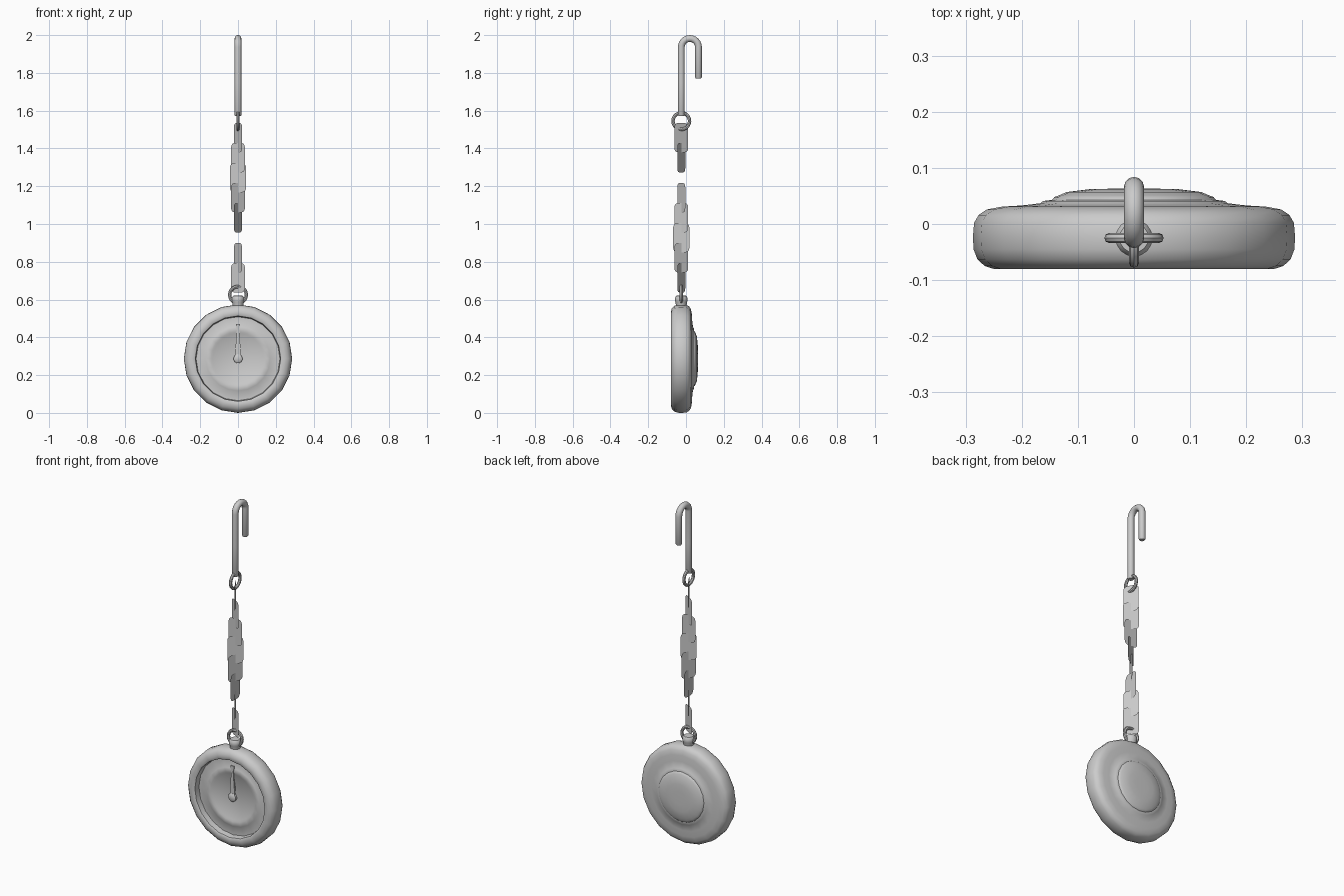
import bpy, bmesh, math
from mathutils import Matrix, Vector

if "Cube" in bpy.data.objects:
    bpy.data.objects.remove(bpy.data.objects["Cube"])

CY = -0.025                      # depth of the chain and case centre line
WATCH = Vector((0, 0, 0.287))    # centre of the round case

steel = bpy.data.materials.new("grey_steel")
steel.diffuse_color = (0.6, 0.6, 0.6, 1)
steel.use_nodes = True
steel.node_tree.nodes["Principled BSDF"].inputs["Base Color"].default_value = steel.diffuse_color


def finish(name, bm, matrix=Matrix(), smooth=True):
    bmesh.ops.transform(bm, matrix=matrix, verts=bm.verts)
    bmesh.ops.recalc_face_normals(bm, faces=bm.faces)
    me = bpy.data.meshes.new(name)
    bm.to_mesh(me)
    bm.free()
    ob = bpy.data.objects.new(name, me)
    bpy.context.collection.objects.link(ob)
    me.materials.append(steel)
    if smooth:
        bpy.ops.object.select_all(action='DESELECT')
        ob.select_set(True)
        bpy.context.view_layer.objects.active = ob
        bpy.ops.object.shade_smooth_by_angle(angle=math.radians(40))
    return ob


def lathe(name, profile, sides, matrix):
    """Spin (radius, height) points round z, then place the result."""
    bm = bmesh.new()
    vs = [bm.verts.new((r, 0, h)) for r, h in profile]
    es = [bm.edges.new(p) for p in zip(vs, vs[1:])]
    bmesh.ops.spin(bm, geom=vs + es, cent=(0, 0, 0), axis=(0, 0, 1),
                   angle=2 * math.pi, steps=sides, use_merge=True)
    bmesh.ops.remove_doubles(bm, verts=bm.verts, dist=1e-5)
    return finish(name, bm, matrix)


def ring(name, z, turn, major=0.044, minor=0.009):
    """Round ring standing upright, turned about z."""
    prof = [(major + minor * math.cos(a * math.pi / 4),
             minor * math.sin(a * math.pi / 4)) for a in range(9)]
    m = (Matrix.Translation((0, CY, z)) @ Matrix.Rotation(turn, 4, 'Z')
         @ Matrix.Rotation(math.pi / 2, 4, 'X'))
    return lathe(name, prof, 20, m)


def plate(name, outline, matrix, depth=0.0):
    """Flat outline in x-z, optionally thickened towards the front."""
    bm = bmesh.new()
    f = bm.faces.new([bm.verts.new((x, 0, z)) for x, z in outline])
    if depth:
        ext = bmesh.ops.extrude_face_region(bm, geom=[f], use_keep_orig=True)
        top = [g for g in ext["geom"] if isinstance(g, bmesh.types.BMVert)]
        bmesh.ops.translate(bm, verts=top, vec=(0, -depth, 0))
    return finish(name, bm, matrix, smooth=False)


to_y = Matrix.Translation(WATCH) @ Matrix.Rotation(-math.pi / 2, 4, 'X')

# Case: recessed dial with a raised ring, rounded rim, stepped domed back
lathe("case", [
    (0, -0.044), (0.135, -0.044), (0.143, -0.049), (0.170, -0.049),
    (0.178, -0.044), (0.222, -0.044), (0.226, -0.076), (0.232, -0.080),
    (0.250, -0.080), (0.266, -0.075), (0.279, -0.063), (0.286, -0.045),
    (0.287, -0.022), (0.285, 0.002), (0.277, 0.016), (0.262, 0.026),
    (0.235, 0.031), (0.200, 0.033), (0.167, 0.037), (0.162, 0.041),
    (0.146, 0.043), (0.142, 0.048), (0.134, 0.051), (0.120, 0.057),
    (0.080, 0.062), (0.040, 0.063), (0, 0.063)], 20, to_y)

# Hands: two slim tapered plates both pointing straight up, plus a hub
long_side = [(0.016, 0.0), (0.014, 0.05), (0.006, 0.155), (0.012, 0.172),
             (0.010, 0.184)]
short_side = [(0.020, 0.0), (0.012, 0.03), (0.015, 0.055), (0.005, 0.115)]
for name, side, y in (("minute_hand", long_side, -0.049),
                      ("hour_hand", short_side, -0.044)):
    outline = side + [(-x, z) for x, z in reversed(side)]
    plate(name, outline, Matrix.Translation(WATCH + Vector((0, y, 0))), 0.005)
lathe("hand_hub", [(0, -0.044), (0.024, -0.044), (0.024, -0.056),
                   (0.017, -0.061), (0, -0.062)], 16, to_y)

# Crown on top of the case
lathe("crown", [(0, 0.555), (0.027, 0.555), (0.030, 0.585), (0.033, 0.592),
                (0.033, 0.610), (0.026, 0.620), (0, 0.622)], 16,
      Matrix.Translation((0, CY, 0)))

# Rings joining the chain to the case and the hook
ring("lower_ring", 0.625, 0)
ring("upper_ring", 1.545, math.pi / 2)

# Chain: thin flat links, each turned 30 degrees from the last
W, H, C = 0.0425, 0.078, 0.022
corners = []
for sx, sz, start in ((1, 1, 0), (-1, 1, 90), (-1, -1, 180), (1, -1, 270)):
    for d in (0, 30, 60, 90):
        a = math.radians(start + d)
        corners.append((sx * (W - C) + C * math.cos(a),
                        sz * (H - C) + C * math.sin(a)))
for k in range(-2, 6):
    plate("chain_link", corners,
          Matrix.Translation((0, CY, 1.245 - 0.106 * k))
          @ Matrix.Rotation(math.radians(30 * k), 4, 'Z'))

# Hook: round bar bent over at the top
R, BEND, TOP = 0.018, 0.0455, 1.9365
path = [(CY, 1.572, 0.85), (CY, 1.577, 1), (CY, 1.75, 1)]
for i in range(13):
    a = math.pi - math.pi * i / 12
    path.append((CY + BEND + BEND * math.cos(a), TOP + BEND * math.sin(a), 1))
path += [(CY + 2 * BEND, 1.777, 1), (CY + 2 * BEND, 1.77, 0.75)]
bm = bmesh.new()
loops = []
for i, (y, z, s) in enumerate(path):
    a, b = path[max(i - 1, 0)], path[min(i + 1, len(path) - 1)]
    t = Vector((0, b[0] - a[0], b[1] - a[1])).normalized()
    side = Vector((1, 0, 0))
    up = t.cross(side)
    loops.append([bm.verts.new(Vector((0, y, z)) + R * s * (
        side * math.cos(j * math.pi / 6) + up * math.sin(j * math.pi / 6)))
        for j in range(12)])
for p, q in zip(loops, loops[1:]):
    for j in range(12):
        n = (j + 1) % 12
        bm.faces.new((p[j], p[n], q[n], q[j]))
bm.faces.new(loops[0])
bm.faces.new(loops[-1])
finish("hook", bm)
